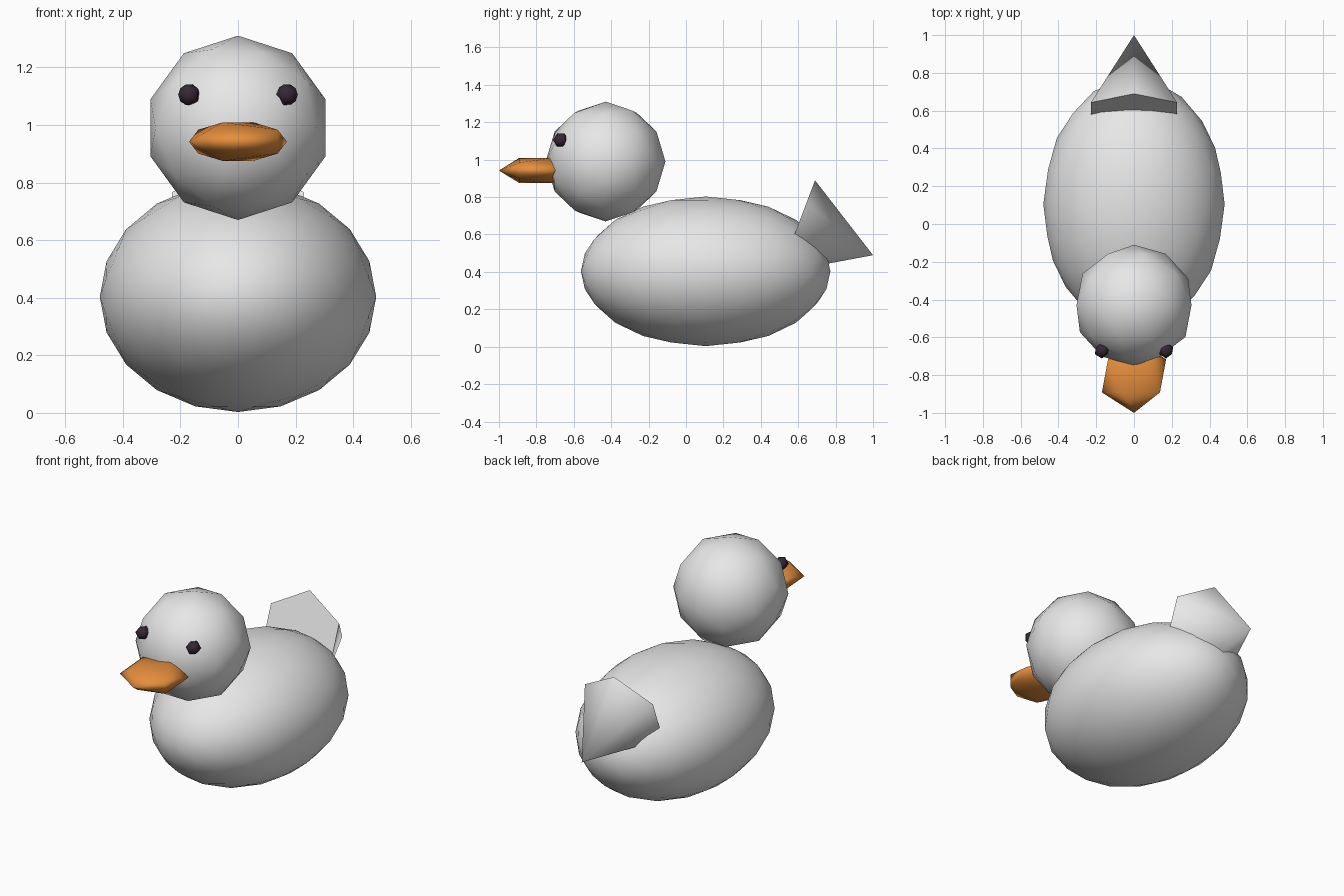
import bpy
from math import radians

default = bpy.data.objects.get("Cube")
if default:
    bpy.data.objects.remove(default, do_unlink=True)


def material(name, rgb):
    m = bpy.data.materials.new(name)
    m.use_nodes = True
    color = (*rgb, 1)
    m.diffuse_color = color
    m.node_tree.nodes["Principled BSDF"].inputs["Base Color"].default_value = color
    return m


def finish(name, mat):
    obj = bpy.context.object
    obj.name = name
    obj.data.materials.append(mat)
    bpy.ops.object.shade_smooth_by_angle(angle=radians(80))
    return obj


def ball(name, mat, detail, center, radii):
    """Faceted ellipsoid whose poles lie along the y axis."""
    bpy.ops.mesh.primitive_ico_sphere_add(
        subdivisions=detail, radius=1, location=center, rotation=(radians(-90), 0, 0))
    rx, ry, rz = radii
    bpy.context.object.scale = (rx, rz, ry)
    return finish(name, mat)


feathers = material("pale grey", (0.8, 0.8, 0.8))
orange = material("orange", (0.78, 0.27, 0.045))
dark = material("dark plum", (0.035, 0.02, 0.035))

# Body, head and beak
ball("body", feathers, 3, (0, 0.105, 0.403), (0.48, 0.667, 0.4))
ball("head", feathers, 2, (0, -0.43, 0.99), (0.32, 0.32, 0.32))
ball("beak", orange, 1, (0, -0.804, 0.942), (0.19, 0.196, 0.079))

# Eyes
for side, x in (("left", 0.17), ("right", -0.17)):
    ball(side + "_eye", dark, 1, (x, -0.67, 1.105), (0.042, 0.042, 0.042))

# Tail: six-sided cone pointing back and slightly down
bpy.ops.mesh.primitive_cone_add(
    vertices=6, radius1=0.264, radius2=0, depth=0.432,
    location=(0, 0.798, 0.566), rotation=(radians(-110.8), 0, 0))
finish("tail", feathers)
